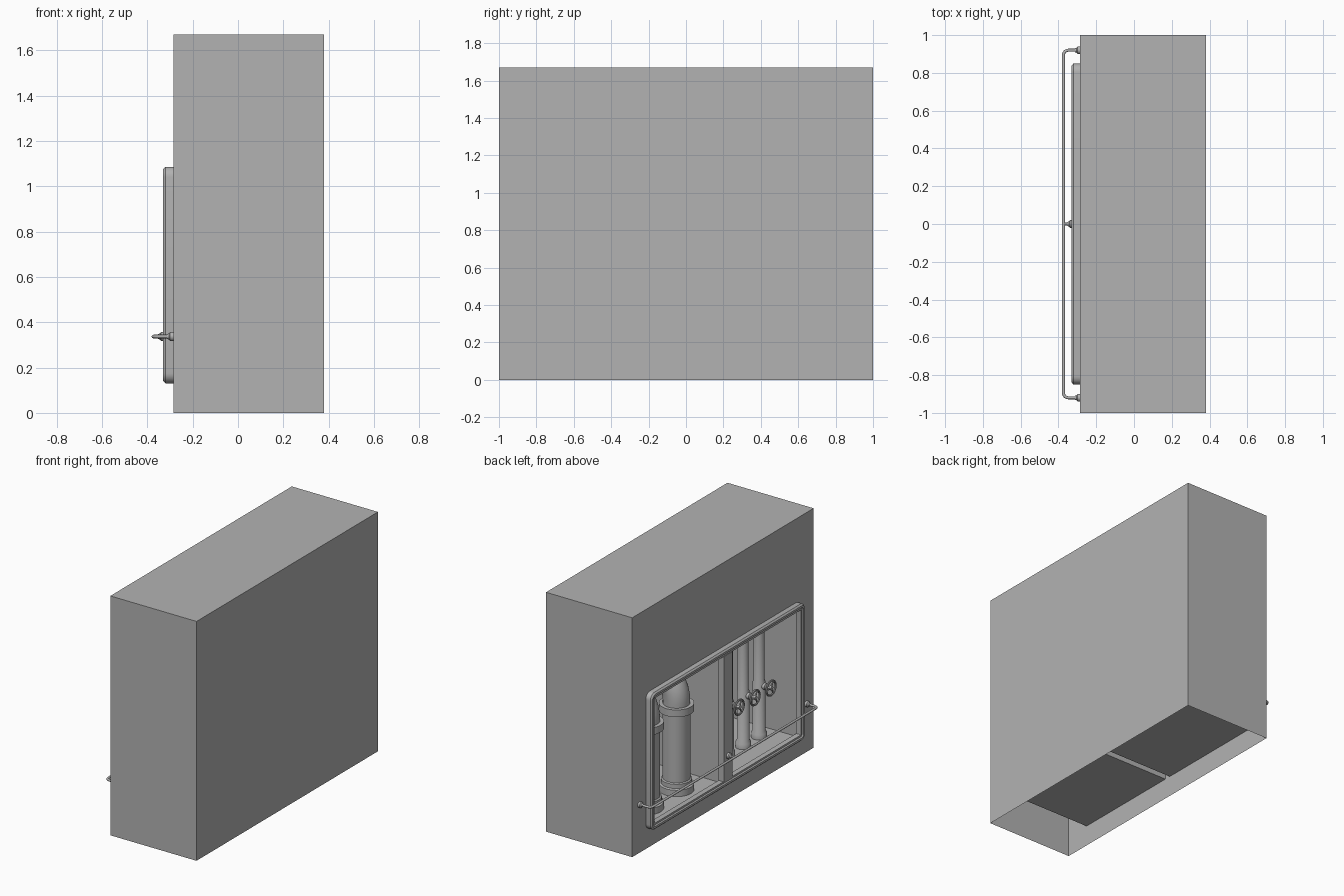
import bpy, bmesh
from math import pi, cos, sin
from mathutils import Matrix, Vector

if "Cube" in bpy.data.objects:
    bpy.data.objects.remove(bpy.data.objects["Cube"])

grey = bpy.data.materials.new("plain_grey")
grey.use_nodes = True
grey.diffuse_color = (0.45, 0.45, 0.45, 1)
grey.node_tree.nodes["Principled BSDF"].inputs["Base Color"].default_value = (0.45, 0.45, 0.45, 1)

WALL, FRONT, BACK = -0.285, -0.325, 0.30
FLOOR, CEIL = 0.145, 1.07
SIDE, GAP = 0.82, 0.022


def finish(name, bm, smooth=False):
    bmesh.ops.remove_doubles(bm, verts=bm.verts, dist=1e-5)
    bmesh.ops.recalc_face_normals(bm, faces=bm.faces)
    mesh = bpy.data.meshes.new(name)
    bm.to_mesh(mesh)
    bm.free()
    mesh.materials.append(grey)
    ob = bpy.data.objects.new(name, mesh)
    bpy.context.collection.objects.link(ob)
    if smooth:
        bpy.ops.object.select_all(action='DESELECT')
        ob.select_set(True)
        bpy.context.view_layer.objects.active = ob
        bpy.ops.object.shade_smooth_by_angle(angle=0.6)
    return ob


def quad(bm, *pts):
    bm.faces.new([bm.verts.new(p) for p in pts])


def bridge(bm, loops):
    for a, b in zip(loops, loops[1:]):
        for i in range(len(a)):
            j = (i + 1) % len(a)
            bm.faces.new((a[i], a[j], b[j], b[i]))


def lathe(bm, profile, matrix, sides=32):
    """Revolve (radius, height) pairs and cap both ends."""
    loops = [[bm.verts.new(matrix @ Vector((r * cos(2 * pi * i / sides), r * sin(2 * pi * i / sides), h)))
              for i in range(sides)] for r, h in profile]
    bridge(bm, loops)
    bm.faces.new(loops[0])
    bm.faces.new(loops[-1])


def sweep(bm, path, radius, sides=12):
    """Round tube along a path of points."""
    path = [Vector(p) for p in path]
    loops = []
    for k, p in enumerate(path):
        t = (path[min(k + 1, len(path) - 1)] - path[max(k - 1, 0)]).normalized()
        ref = Vector((0, 0, 1)) if abs(t.z) < 0.01 else Vector((0, 1, 0))
        u = t.cross(ref).normalized()
        v = t.cross(u)
        loops.append([bm.verts.new(p + radius * (u * cos(2 * pi * i / sides) + v * sin(2 * pi * i / sides)))
                      for i in range(sides)])
    bridge(bm, loops)
    bm.faces.new(loops[0])
    bm.faces.new(loops[-1])


def at(x, y, z):
    return Matrix.Translation((x, y, z))


def outward(x, y, z):
    # local z points out of the panelled side
    return at(x, y, z) @ Matrix.Rotation(-pi / 2, 4, 'Y')


# Wall block, open underneath, with two openings in the panelled side
bm = bmesh.new()
X, H = 0.38, 1.67
quad(bm, (WALL, -1, H), (X, -1, H), (X, 1, H), (WALL, 1, H))
quad(bm, (X, -1, 0), (X, 1, 0), (X, 1, H), (X, -1, H))
for y in (-1, 1):
    quad(bm, (WALL, y, 0), (X, y, 0), (X, y, H), (WALL, y, H))
ys = (-1, -SIDE, -GAP, GAP, SIDE, 1)
zs = (0, FLOOR, CEIL, H)
for i in range(5):
    for j in range(3):
        if not (j == 1 and i in (1, 3)):
            y0, y1, z0, z1 = ys[i], ys[i + 1], zs[j], zs[j + 1]
            quad(bm, (WALL, y0, z0), (WALL, y0, z1), (WALL, y1, z1), (WALL, y1, z0))
finish("wall_block", bm)

# Recessed alcoves
for side, name in ((-1, "right_alcove"), (1, "left_alcove")):
    bm = bmesh.new()
    y0, y1 = side * GAP, side * SIDE
    rim = [(y0, FLOOR), (y1, FLOOR), (y1, CEIL), (y0, CEIL)]
    quad(bm, *[(BACK, y, z) for y, z in rim])
    for (a, b), (c, d) in zip(rim, rim[1:] + rim[:1]):
        quad(bm, (WALL, a, b), (WALL, c, d), (BACK, c, d), (BACK, a, b))
    ob = finish(name, bm)
    ob.data.flip_normals()

# Rounded window frame: a stepped section carried round the opening
bm = bmesh.new()
loops = []
section = [(0, WALL), (0, -0.32), (0.01, -0.33), (0.024, -0.33), (0.03, -0.322), (0.042, -0.322), (0.042, WALL)]
for inset, x in section:
    r = max(0.045 - inset, 0.004)
    hy, hz = 0.85 - inset - r, 0.478 - inset - r
    loop = []
    for c, (sy, sz) in enumerate(((1, 1), (-1, 1), (-1, -1), (1, -1))):
        for k in range(7):
            a = (c + k / 6) * pi / 2
            loop.append(bm.verts.new((x, sy * hy + r * cos(a), 0.608 + sz * hz + r * sin(a))))
    loops.append(loop)
bridge(bm, loops)
finish("window_frame", bm, True)

# Centre post between the openings
bm = bmesh.new()
bmesh.ops.create_cube(bm, size=1, matrix=at((FRONT + WALL) / 2, 0, 0.608) @ Matrix.Diagonal((0.04, 0.095, 0.875, 1)))
finish("centre_post", bm)

# Guard rail with bent ends, plus its mounting collars
RAIL_Z, RAIL_X, END, BEND = 0.337, -0.373, 0.92, 0.025
bm = bmesh.new()
path = [(WALL, -END, RAIL_Z)]
for s in (-1, 1):
    arc = [(RAIL_X + BEND - BEND * sin(k * pi / 12), s * (END - BEND + BEND * cos(k * pi / 12)), RAIL_Z)
           for k in range(7)]
    path += arc if s < 0 else arc[::-1]
path.append((WALL, END, RAIL_Z))
sweep(bm, path, 0.008)
sweep(bm, [(FRONT, 0, RAIL_Z), (RAIL_X, 0, RAIL_Z)], 0.007)
finish("guard_rail", bm, True)
for name, x, y in (("right_collar", WALL, -END), ("middle_collar", FRONT, 0), ("left_collar", WALL, END)):
    bm = bmesh.new()
    lathe(bm, [(0.02, 0), (0.02, 0.014), (0.013, 0.02), (0.011, 0.028)], outward(x, y, RAIL_Z), 16)
    finish(name, bm, True)

# Large pipes with flanges, bending into the back of the alcove
PIPE_X = -0.11
for n, y in enumerate((0.262, 0.595)):
    bm = bmesh.new()
    lathe(bm, [(0.112, FLOOR), (0.112, 0.19), (0.098, 0.195), (0.098, 0.225), (0.088, 0.23), (0.088, 0.7),
               (0.112, 0.7), (0.112, 0.75), (0.088, 0.75)], at(PIPE_X, y, 0))
    bend = 0.2
    path = [(PIPE_X, y, 0.74)]
    path += [(PIPE_X + bend - bend * cos(k * pi / 20), y, 0.77 + bend * sin(k * pi / 20)) for k in range(11)]
    path.append((BACK, y, 0.77 + bend))
    sweep(bm, path, 0.087, 32)
    finish("large_pipe_%d" % (n + 1), bm, True)

# Slim pipes, each with a hand wheel valve
SLIM_X, WHEEL_Z = -0.088, 0.51
for n in range(4):
    y = -0.155 - 0.175 * n
    bm = bmesh.new()
    lathe(bm, [(0.05, FLOOR), (0.05, 0.18), (0.041, 0.195), (0.041, 0.53), (0.035, 0.545), (0.035, CEIL)],
          at(SLIM_X, y, 0), 24)
    finish("slim_pipe_%d" % (n + 1), bm, True)

    bm = bmesh.new()
    place = outward(SLIM_X, y, WHEEL_Z)
    lathe(bm, [(0.022, 0.03), (0.022, 0.055), (0.009, 0.06), (0.009, 0.085), (0.014, 0.085), (0.014, 0.1)], place, 16)
    rings = []
    for i in range(24):
        a = 2 * pi * i / 24
        rings.append([bm.verts.new(place @ Vector(((0.05 + 0.007 * cos(t)) * cos(a), (0.05 + 0.007 * cos(t)) * sin(a),
                                                   0.092 + 0.007 * sin(t))))
                      for t in (2 * pi * k / 8 for k in range(8))])
    bridge(bm, rings + rings[:1])
    for k in range(3):
        a = pi / 2 + k * 2 * pi / 3
        sweep(bm, [place @ Vector((0, 0, 0.092)), place @ Vector((0.05 * cos(a), 0.05 * sin(a), 0.092))], 0.005, 8)
    finish("hand_wheel_%d" % (n + 1), bm, True)
